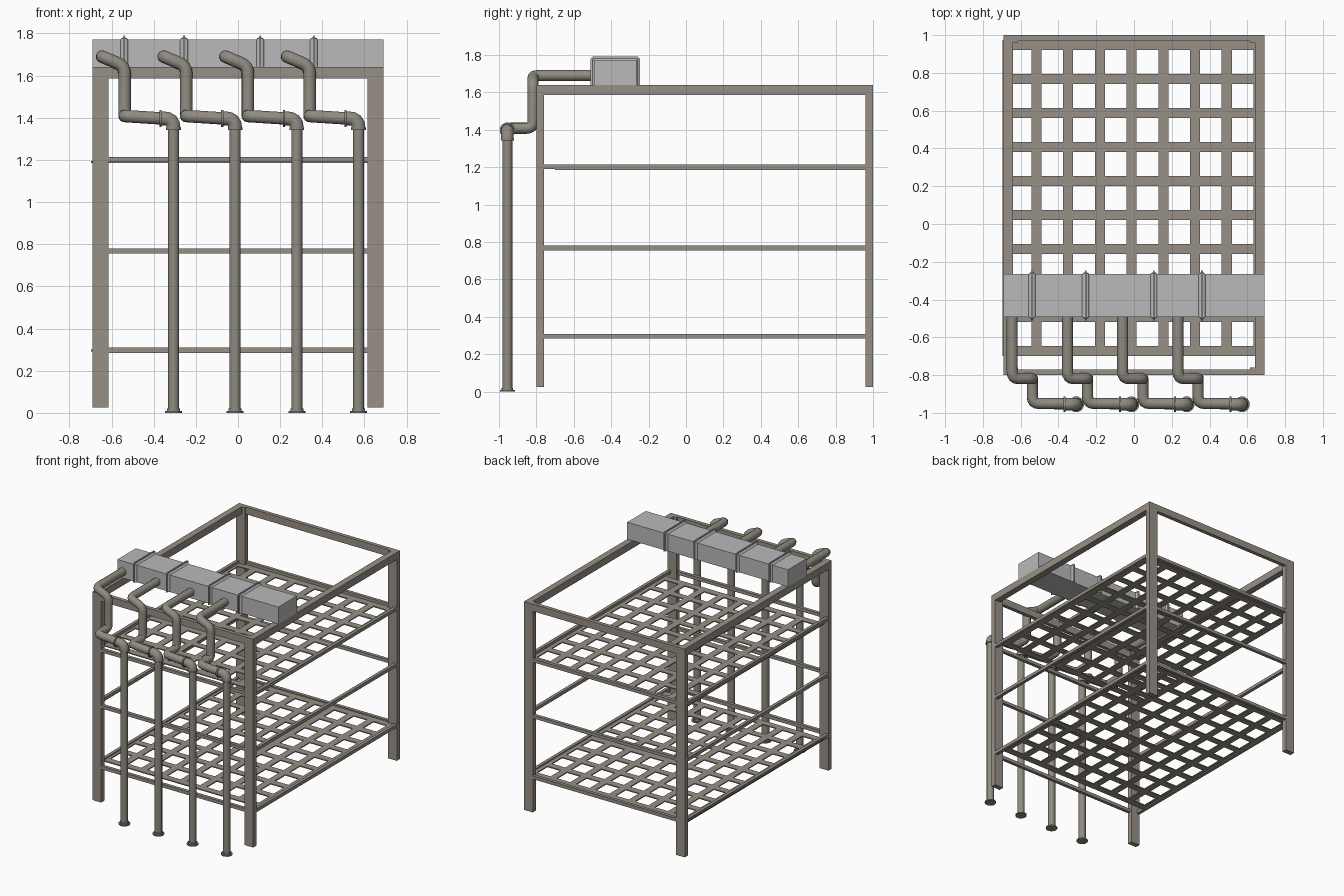
import bpy, bmesh, math
from mathutils import Vector

if "Cube" in bpy.data.objects:
    bpy.data.objects.remove(bpy.data.objects["Cube"])


def material(name, col):
    m = bpy.data.materials.new(name)
    m.diffuse_color = (*col, 1)
    m.use_nodes = True
    m.node_tree.nodes["Principled BSDF"].inputs["Base Color"].default_value = m.diffuse_color
    return m


FRAME = material("warm grey steel", (0.31, 0.28, 0.24))
PIPE = material("olive grey pipe", (0.28, 0.262, 0.22))
DUCT = material("light grey sheet metal", (0.49, 0.49, 0.50))


def finish(name, bm, mat):
    bmesh.ops.recalc_face_normals(bm, faces=bm.faces)
    me = bpy.data.meshes.new(name)
    bm.to_mesh(me)
    bm.free()
    me.materials.append(mat)
    ob = bpy.data.objects.new(name, me)
    bpy.context.collection.objects.link(ob)
    return ob


def add_box(bm, x, y, z):
    vs = [bm.verts.new((a, b, c)) for a in x for b in y for c in z]
    for f in ((0, 1, 3, 2), (4, 6, 7, 5), (0, 4, 5, 1), (2, 3, 7, 6), (0, 2, 6, 4), (1, 5, 7, 3)):
        bm.faces.new([vs[i] for i in f])


def boxes(name, items, mat):
    bm = bmesh.new()
    for it in items:
        add_box(bm, *it)
    return finish(name, bm, mat)


X, Y0, Y1, TOP = 0.69, -0.80, 1.0, 1.64

# Four corner legs
for side, sx in (("left", -1), ("right", 1)):
    for end, y in (("front", (Y0, Y0 + 0.04)), ("back", (Y1 - 0.04, Y1))):
        xs = sorted((sx * X, sx * (X - 0.076)))
        boxes(f"{end}_{side}_leg", [(xs, y, (0.025, TOP))], FRAME)


# Rectangular rings of bars: top frame and three rail levels
def ring(name, z, wx, wy):
    boxes(name, [((-X, -X + wx), (Y0, Y1), z), ((X - wx, X), (Y0, Y1), z),
                 ((-X + wx, X - wx), (Y0, Y0 + wy), z),
                 ((-X + wx, X - wx), (Y1 - wy, Y1), z)], FRAME)


ring("top_frame", (1.585, TOP), 0.05, 0.03)
ring("upper_rails", (1.19, 1.215), 0.025, 0.025)
ring("middle_rails", (0.755, 0.78), 0.025, 0.025)
ring("lower_rails", (0.283, 0.309), 0.025, 0.025)

# Two lattice shelves of flat strips
for name, z in (("upper_lattice_shelf", 1.186), ("lower_lattice_shelf", 0.292)):
    strips = []
    for k in range(-4, 5):
        c = max(-0.67, -0.013 + 0.168 * k)
        strips.append(((c - 0.0265, c + 0.0265), (-0.70, 0.973), (z, z + 0.008)))
    for k in range(10):
        c = 0.947 - 0.18 * k
        strips.append(((-0.695, 0.686), (c - 0.0265, c + 0.0265), (z, z + 0.008)))
    boxes(name, strips, FRAME)

# Sheet metal duct with flanged joints
DY, DZ = (-0.492, -0.265), (1.64, 1.772)
boxes("duct_body", [((-X, X), DY, DZ)], DUCT)


def duct_joint(name, x):
    # bevelled rectangular collar: swept outline growing to a thin lip
    bm = bmesh.new()
    loops = []
    for dx, g in ((-0.018, 0.0), (-0.013, 0.006), (-0.004, 0.009), (-0.004, 0.019),
                  (0.004, 0.019), (0.004, 0.009), (0.013, 0.006), (0.018, 0.0)):
        y0, y1, z0, z1, c = DY[0] - g, DY[1] + g, DZ[0], DZ[1] + g, g * 0.6
        pts = [(y0, z0), (y1, z0), (y1, z1 - c), (y1 - c, z1), (y0 + c, z1), (y0, z1 - c)]
        loops.append([bm.verts.new((x + dx, *p)) for p in pts])
    for a, b in zip(loops, loops[1:]):
        for i in range(6):
            j = (i + 1) % 6
            bm.faces.new((a[i], a[j], b[j], b[i]))
    bm.faces.new(loops[0])
    bm.faces.new(loops[-1])
    bmesh.ops.remove_doubles(bm, verts=bm.verts, dist=1e-5)
    finish(name, bm, DUCT)


for i, x in enumerate((-0.54, -0.256, 0.105, 0.36)):
    duct_joint(f"duct_joint_{i + 1}", x)


def fillet(points, r):
    # rounds the inner corners of a path
    pts = [Vector(p) for p in points]
    out = [pts[0]]
    for a, b, c in zip(pts, pts[1:], pts[2:]):
        p, q = b + (a - b).normalized() * r, b + (c - b).normalized() * r
        for t in (0, 0.25, 0.5, 0.75, 1):
            out.append(p * (1 - t) ** 2 + b * 2 * t * (1 - t) + q * t * t)
    return out + [pts[-1]]


def tube(name, path, r, n=12):
    # round section carried along a path
    bm = bmesh.new()
    loops = []
    prev = (path[1] - path[0]).normalized()
    u = prev.orthogonal().normalized()
    for i, p in enumerate(path):
        d = (path[min(i + 1, len(path) - 1)] - path[max(i - 1, 0)]).normalized()
        u = prev.rotation_difference(d) @ u
        u = (u - d * u.dot(d)).normalized()
        v = d.cross(u)
        prev = d
        loops.append([bm.verts.new(p + r * (u * math.cos(2 * math.pi * k / n)
                                            + v * math.sin(2 * math.pi * k / n))) for k in range(n)])
    for a, b in zip(loops, loops[1:]):
        for i in range(n):
            j = (i + 1) % n
            bm.faces.new((a[i], a[j], b[j], b[i]))
    bm.faces.new(loops[0])
    bm.faces.new(loops[-1])
    ob = finish(name, bm, PIPE)
    bpy.ops.object.select_all(action='DESELECT')
    ob.select_set(True)
    bpy.context.view_layer.objects.active = ob
    bpy.ops.object.shade_smooth_by_angle(angle=math.radians(40))
    return ob


# Four pipes running from the duct, round the frame and down to the ground
PY = -0.955
for i in range(4):
    o = 0.2925 * i
    n = i + 1
    xa, xb, xc = -0.645 + o, -0.538 + o, -0.306 + o
    tube(f"upper_pipe_{n}", fillet([(xa, -0.48, 1.69), (xa, -0.818, 1.69), (xb, -0.818, 1.645),
                                    (xb, -0.818, 1.408), (xb, PY + 0.005, 1.408),
                                    (xc - 0.06, PY + 0.003, 1.397)], 0.035), 0.030)
    tube(f"elbow_{n}", fillet([(xc - 0.06, PY, 1.397), (xc, PY, 1.397), (xc, PY, 1.345)], 0.045), 0.034)
    tube(f"down_pipe_{n}", [Vector((xc, PY, 1.36)), Vector((xc, PY, 0.0))], 0.027)
    # Collars at the elbow ends and a flared foot
    tube(f"elbow_side_collar_{n}", [Vector((xc - 0.066, PY, 1.397)), Vector((xc - 0.056, PY, 1.397))], 0.042)
    tube(f"elbow_lower_collar_{n}", [Vector((xc, PY, 1.353)), Vector((xc, PY, 1.343))], 0.036)
    tube(f"foot_flange_{n}", [Vector((xc, PY, 0.0)), Vector((xc, PY, 0.009))], 0.042)
    tube(f"foot_neck_{n}", [Vector((xc, PY, 0.009)), Vector((xc, PY, 0.02))], 0.032)
